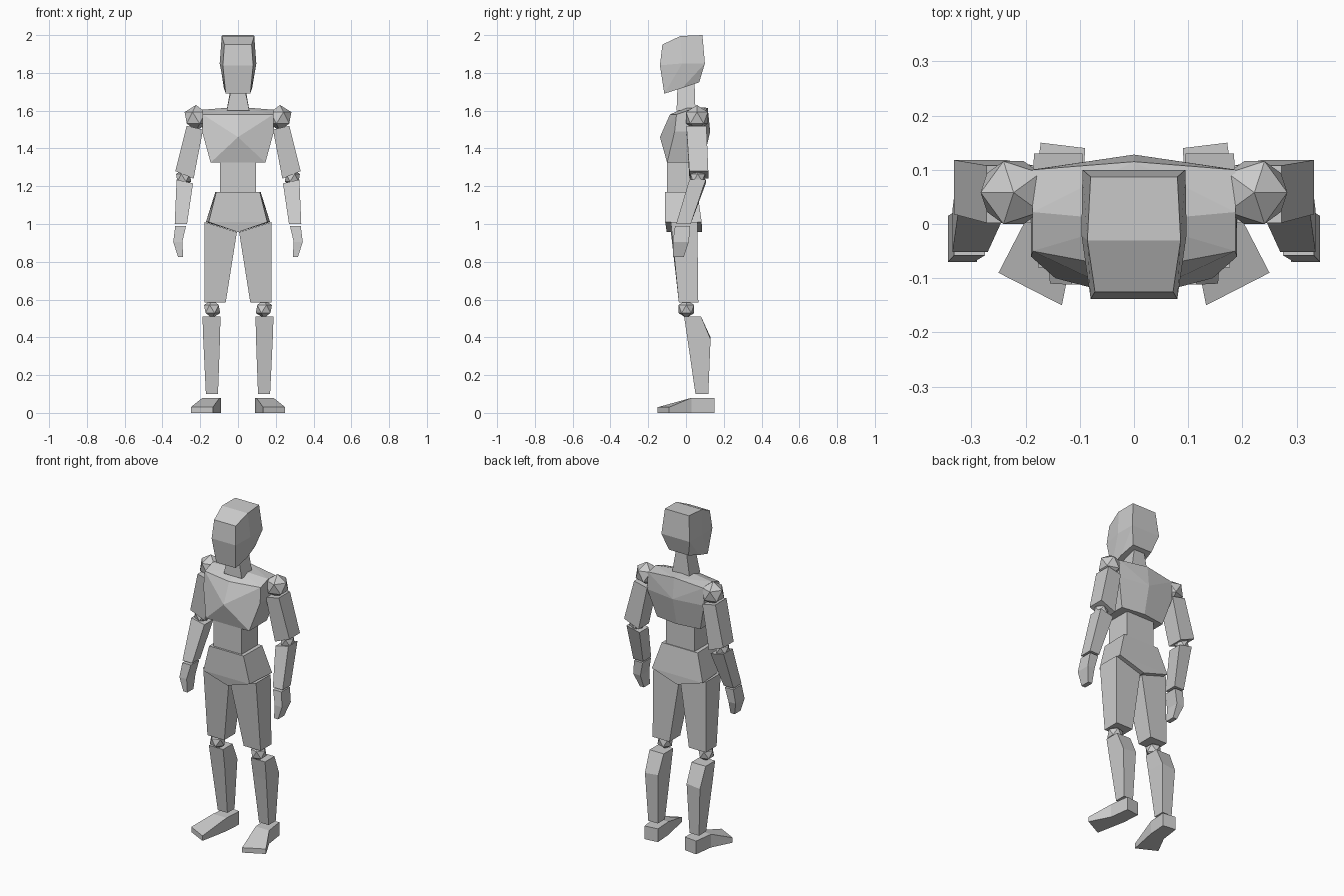
import bpy, bmesh
from math import radians
from mathutils import Matrix

if "Cube" in bpy.data.objects:
    bpy.data.objects.remove(bpy.data.objects["Cube"])


def finish(name, bm):
    bmesh.ops.recalc_face_normals(bm, faces=bm.faces[:])
    mesh = bpy.data.meshes.new(name)
    bm.to_mesh(mesh)
    bm.free()
    ob = bpy.data.objects.new(name, mesh)
    bpy.context.collection.objects.link(ob)


def hull(name, half):
    """Faceted symmetric block: convex hull of points mirrored in x."""
    bm = bmesh.new()
    for p in {(s * x, y, z) for x, y, z in half for s in (1, -1)}:
        bm.verts.new(p)
    res = bmesh.ops.convex_hull(bm, input=bm.verts[:])
    loose = [g for g in res["geom_interior"] if isinstance(g, bmesh.types.BMVert)]
    bmesh.ops.delete(bm, geom=loose, context='VERTS')
    bmesh.ops.dissolve_limit(bm, angle_limit=radians(5), verts=bm.verts[:], edges=bm.edges[:])
    finish(name, bm)


def loft(name, rings):
    """Skin equal-length rings of points, capped at both ends."""
    bm = bmesh.new()
    rows = [[bm.verts.new(p) for p in r] for r in rings]
    n = len(rows[0])
    for a, b in zip(rows, rows[1:]):
        for i in range(n):
            j = (i + 1) % n
            bm.faces.new((a[i], a[j], b[j], b[i]))
    bm.faces.new(rows[0])
    bm.faces.new(rows[-1])
    finish(name, bm)


def limb(name, s, levels):
    """Levels: inner x, outer x, front y, back y, inner z, outer z."""
    loft(name, [[(s * xi, yf, zi), (s * xo, yf, zo), (s * xo, yb, zo), (s * xi, yb, zi)]
                for xi, xo, yf, yb, zi, zo in levels])


def joint(name, s, x, y, z, r):
    bm = bmesh.new()
    bmesh.ops.create_icosphere(bm, subdivisions=1, radius=r,
                               matrix=Matrix.Translation((x, y, z)))
    bmesh.ops.scale(bm, vec=(s, 1, 1), verts=bm.verts[:])
    finish(name, bm)


# Head and neck
hull("head", [(.072, -.125, 1.95), (.086, -.03, 1.995), (.08, .087, 2),
              (.08, -.138, 1.84), (.097, -.02, 1.85), (.095, .1, 1.85),
              (.065, -.115, 1.69), (.075, -.02, 1.72), (.065, .07, 1.75)])
hull("neck", [(.033, -.045, 1.73), (.033, .045, 1.76), (.06, -.05, 1.6), (.06, .05, 1.6)])

# Torso
hull("chest", [(0, -.085, 1.58), (.187, -.05, 1.58), (.187, .022, 1.605), (0, .005, 1.62),
               (.187, .1, 1.595), (0, .115, 1.615),
               (0, -.138, 1.46), (.19, -.06, 1.49), (.19, .1, 1.49), (0, .128, 1.49),
               (.145, -.1, 1.325), (.145, .07, 1.325), (0, .09, 1.325)])
hull("waist", [(.095, y, z) for y in (-.1, .055) for z in (1.17, 1.33)])
hull("pelvis", [(.115, -.112, 1.17), (.12, .06, 1.17), (.155, -.11, 1.01),
                (.17, .083, 1.01), (0, -.102, .957), (0, .085, .957)])

for side, s in (("left", 1), ("right", -1)):
    # Arm
    joint(side + "_shoulder", s, .222, .058, 1.562, .068)
    limb(side + "_upper_arm", s, [(.185, .272, .002, .108, 1.5, 1.52),
                                  (.235, .332, .018, .118, 1.24, 1.28)])
    joint(side + "_elbow", s, .288, .062, 1.245, .045)
    limb(side + "_forearm", s, [(.238, .325, .018, .105, 1.215, 1.235),
                                (.27, .335, -.052, .025, 1.0, 1.0)])
    limb(side + "_hand", s, [(.275, .332, -.058, .022, .99, .99),
                             (.295, .343, -.07, .015, .905, .905),
                             (.29, .317, -.07, -.012, .825, .825)])
    # Leg
    limb(side + "_thigh", s, [(.006, .177, -.08, .06, .957, 1.01),
                              (.065, .178, -.038, .065, .585, .585)])
    joint(side + "_knee", s, .137, .002, .55, .048)
    limb(side + "_shin", s, [(.093, .188, -.01, .08, .51, .51),
                             (.095, .184, .008, .13, .4, .39),
                             (.106, .17, .05, .118, .1, .1)])
    # Foot: toe, instep and heel sections
    sections = [((.25, -.09), (.133, -.15), .03),
                ((.188, .03), (.097, .03), .08),
                ((.172, .15), (.09, .14), .08)]
    loft(side + "_foot", [[(s * ox, oy, 0), (s * ix, iy, 0), (s * ix, iy, h), (s * ox, oy, h)]
                          for (ox, oy), (ix, iy), h in sections])
